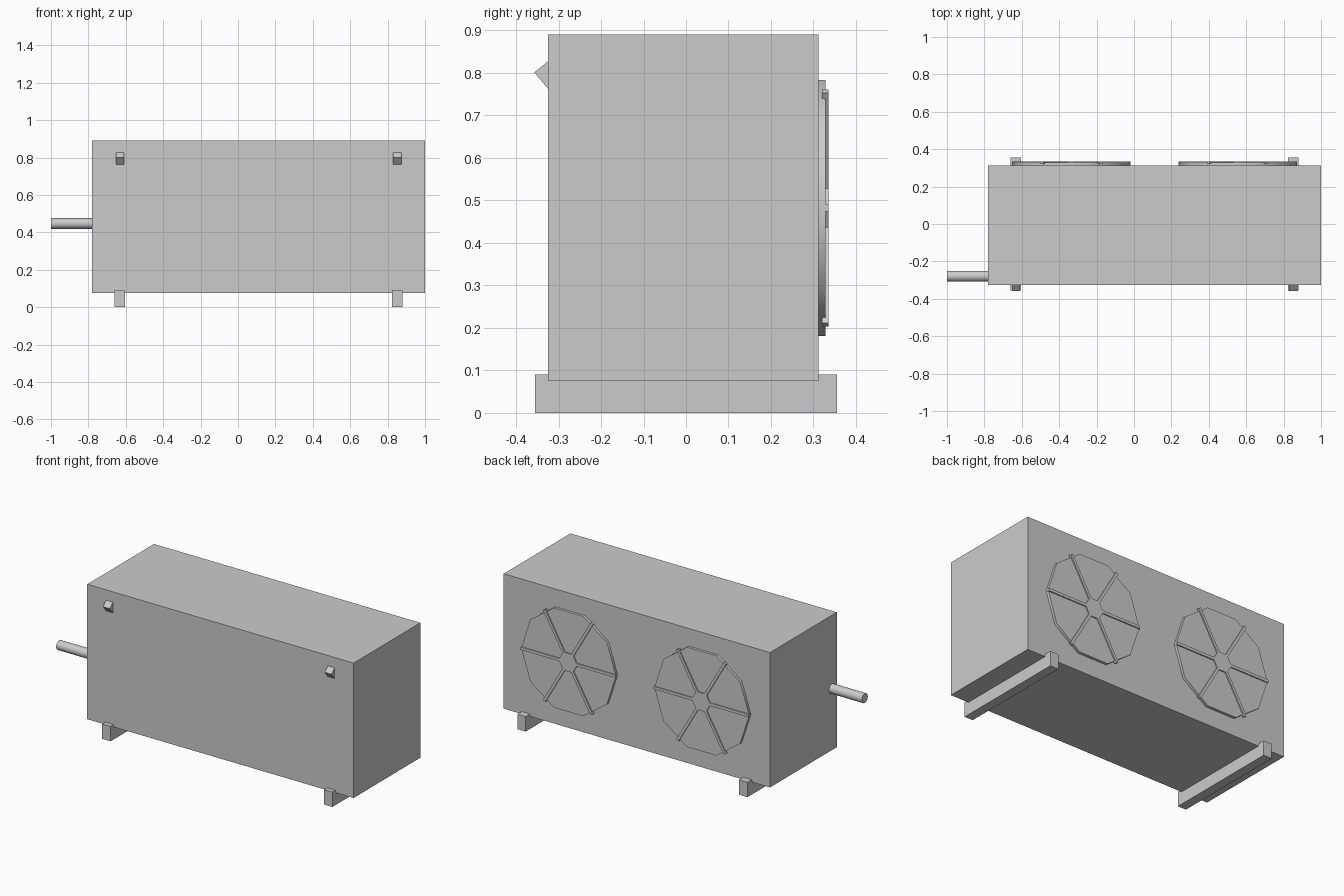
import bpy, bmesh, math
from mathutils import Matrix

if "Cube" in bpy.data.objects:
    bpy.data.objects.remove(bpy.data.objects["Cube"])

metal = bpy.data.materials.new("light_grey_metal")
metal.diffuse_color = (0.6, 0.6, 0.6, 1)
metal.use_nodes = True
metal.node_tree.nodes["Principled BSDF"].inputs["Base Color"].default_value = metal.diffuse_color


def finish(name, bm, smooth=None):
    bmesh.ops.recalc_face_normals(bm, faces=bm.faces)
    mesh = bpy.data.meshes.new(name)
    bm.to_mesh(mesh)
    bm.free()
    mesh.materials.append(metal)
    ob = bpy.data.objects.new(name, mesh)
    bpy.context.collection.objects.link(ob)
    if smooth:
        bpy.ops.object.select_all(action='DESELECT')
        ob.select_set(True)
        bpy.context.view_layer.objects.active = ob
        bpy.ops.object.shade_smooth_by_angle(angle=math.radians(smooth))
    return ob


def add_box(bm, lo, hi, spin=Matrix()):
    size = [b - a for a, b in zip(lo, hi)]
    mid = [(a + b) / 2 for a, b in zip(lo, hi)]
    mat = spin @ Matrix.Translation(mid) @ Matrix.Diagonal((*size, 1))
    bmesh.ops.create_cube(bm, size=1, matrix=mat)


def prism(name, points, place, depth, smooth=None):
    """Extrude a 2D outline by depth; place maps (a, b, d) to xyz."""
    bm = bmesh.new()
    face = bm.faces.new([bm.verts.new(place(a, b, 0)) for a, b in points])
    ext = bmesh.ops.extrude_face_region(bm, geom=[face])["geom"]
    shift = place(0, 0, depth) - place(0, 0, 0)
    bmesh.ops.translate(bm, vec=shift, verts=[g for g in ext if isinstance(g, bmesh.types.BMVert)])
    return finish(name, bm, smooth)


def ngon(r, n):
    return [(r * math.cos(2 * math.pi * i / n), r * math.sin(2 * math.pi * i / n)) for i in range(n)]


def vec(x, y, z):
    return Matrix.Translation((x, y, z)).translation.copy()


CX = 0.11      # middle of the cabinet
FAN_Z = 0.482

# Cabinet
bm = bmesh.new()
add_box(bm, (-0.78, -0.325, 0.075), (1.0, 0.312, 0.89))
finish("cabinet", bm)

# Pipe out of the left side
prism("pipe", ngon(0.0285, 32), lambda a, b, d: vec(-1 + d, -0.279 + a, 0.447 + b), 0.24, 40)

for side, s in (("left", -1), ("right", 1)):
    # Foot rail
    fx = CX + s * 0.741
    bm = bmesh.new()
    add_box(bm, (fx - 0.028, -0.355, 0), (fx + 0.028, 0.355, 0.09))
    finish(side + "_foot_rail", bm)

    # Wedge-shaped lug on the front
    hook = [(-0.324, 0.828), (-0.357, 0.801), (-0.324, 0.762)]
    prism(side + "_front_lug", hook, lambda a, b, d: vec(fx - 0.0225 + d, a, b), 0.045)

    # Fan plate, hub and spokes on the back
    cx = CX + s * 0.445
    prism(side + "_fan_plate", ngon(0.317, 10), lambda a, b, d: vec(cx + a, 0.305 + d, FAN_Z + b), 0.023, 40)
    prism(side + "_fan_hub", ngon(0.063, 6), lambda a, b, d: vec(cx + a, 0.32 + d, FAN_Z + b), 0.015)
    bm = bmesh.new()
    for k in range(3):
        spin = Matrix.Translation((cx, 0, FAN_Z)) @ Matrix.Rotation(k * math.pi / 3, 4, 'Y')
        add_box(bm, (-0.317, 0.32, -0.0085), (0.317, 0.335, 0.0085), spin)
    finish(side + "_fan_spokes", bm)
